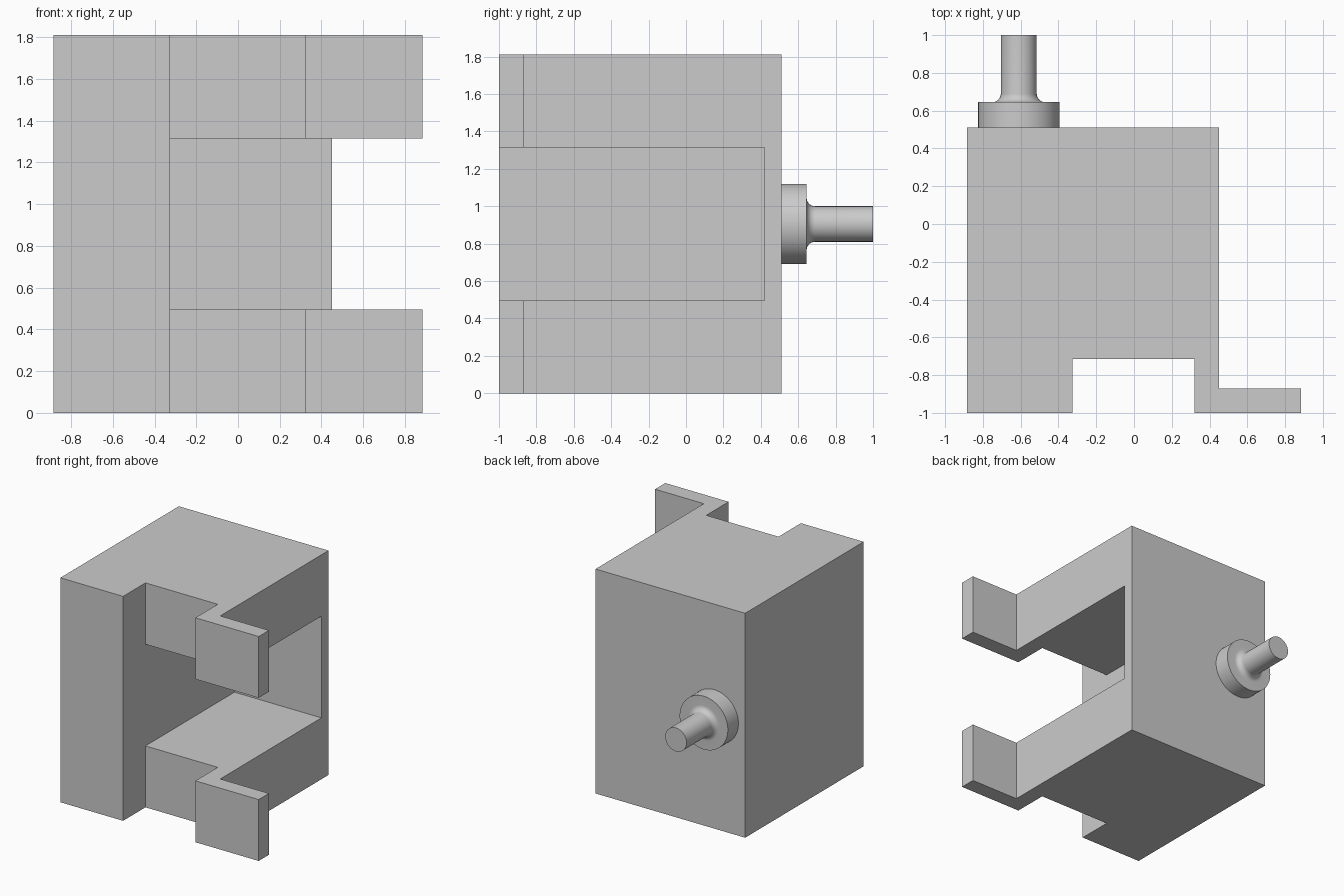
import bpy, bmesh, math
from mathutils import Vector, Matrix

cube = bpy.data.objects.get("Cube")
if cube:
    bpy.data.objects.remove(cube, do_unlink=True)

HEIGHT = 1.81
SHAFT_X, SHAFT_Z = -0.61, 0.905

grey = bpy.data.materials.new("plain grey")
grey.use_nodes = True
colour = (0.6, 0.6, 0.6, 1)
grey.diffuse_color = colour
grey.node_tree.nodes["Principled BSDF"].inputs["Base Color"].default_value = colour


def finish(name, bm):
    bmesh.ops.recalc_face_normals(bm, faces=bm.faces)
    mesh = bpy.data.meshes.new(name)
    bm.to_mesh(mesh)
    bm.free()
    mesh.materials.append(grey)
    obj = bpy.data.objects.new(name, mesh)
    bpy.context.collection.objects.link(obj)
    return obj


def prism(name, outline, z0, z1):
    bm = bmesh.new()
    face = bm.faces.new([bm.verts.new((x, y, z0)) for x, y in outline])
    grown = bmesh.ops.extrude_face_region(bm, geom=[face])["geom"]
    bmesh.ops.translate(bm, vec=(0, 0, z1 - z0),
                        verts=[g for g in grown if isinstance(g, bmesh.types.BMVert)])
    return finish(name, bm)


def lathe(name, profile, steps=64):
    # Profile is (radius, distance along y)
    bm = bmesh.new()
    verts = [bm.verts.new((r, y, 0)) for r, y in profile]
    edges = [bm.edges.new(pair) for pair in zip(verts, verts[1:])]
    bmesh.ops.spin(bm, geom=verts + edges, cent=(0, 0, 0), axis=(0, 1, 0),
                   angle=math.tau, steps=steps)
    bmesh.ops.remove_doubles(bm, verts=bm.verts, dist=0.0001)
    bmesh.ops.transform(bm, matrix=Matrix.Translation((SHAFT_X, 0, SHAFT_Z)), verts=bm.verts)
    return finish(name, bm)


# Body with front notch and side tab
body = prism("body", [(-0.885, -1), (-0.325, -1), (-0.325, -0.715), (0.32, -0.715),
                      (0.32, -1), (0.885, -1), (0.885, -0.87), (0.45, -0.87),
                      (0.45, 0.51), (-0.885, 0.51)], 0, HEIGHT)

# Window that splits the right side into two arms
cutter = prism("window_cutter", [(-0.325, -1.2), (1.2, -1.2), (1.2, 0.42), (-0.325, 0.42)],
               0.495, 1.315)
cutter.hide_render = True
cutter.hide_viewport = True
cut = body.modifiers.new("window", "BOOLEAN")
cut.operation = "DIFFERENCE"
cut.solver = "EXACT"
cut.object = cutter

# Collar and shaft with a rounded root
fillet = 0.045
root = [(0.095 + fillet * (1 - math.sin(a)), 0.645 + fillet * (1 - math.cos(a)))
        for a in (i * math.pi / 16 for i in range(9))]
shaft = lathe("collar_and_shaft",
              [(0, 0.51), (0.215, 0.51), (0.215, 0.645)] + root + [(0.095, 1), (0, 1)])

bpy.ops.object.select_all(action="DESELECT")
shaft.select_set(True)
bpy.context.view_layer.objects.active = shaft
bpy.ops.object.shade_smooth_by_angle(angle=math.radians(35))
